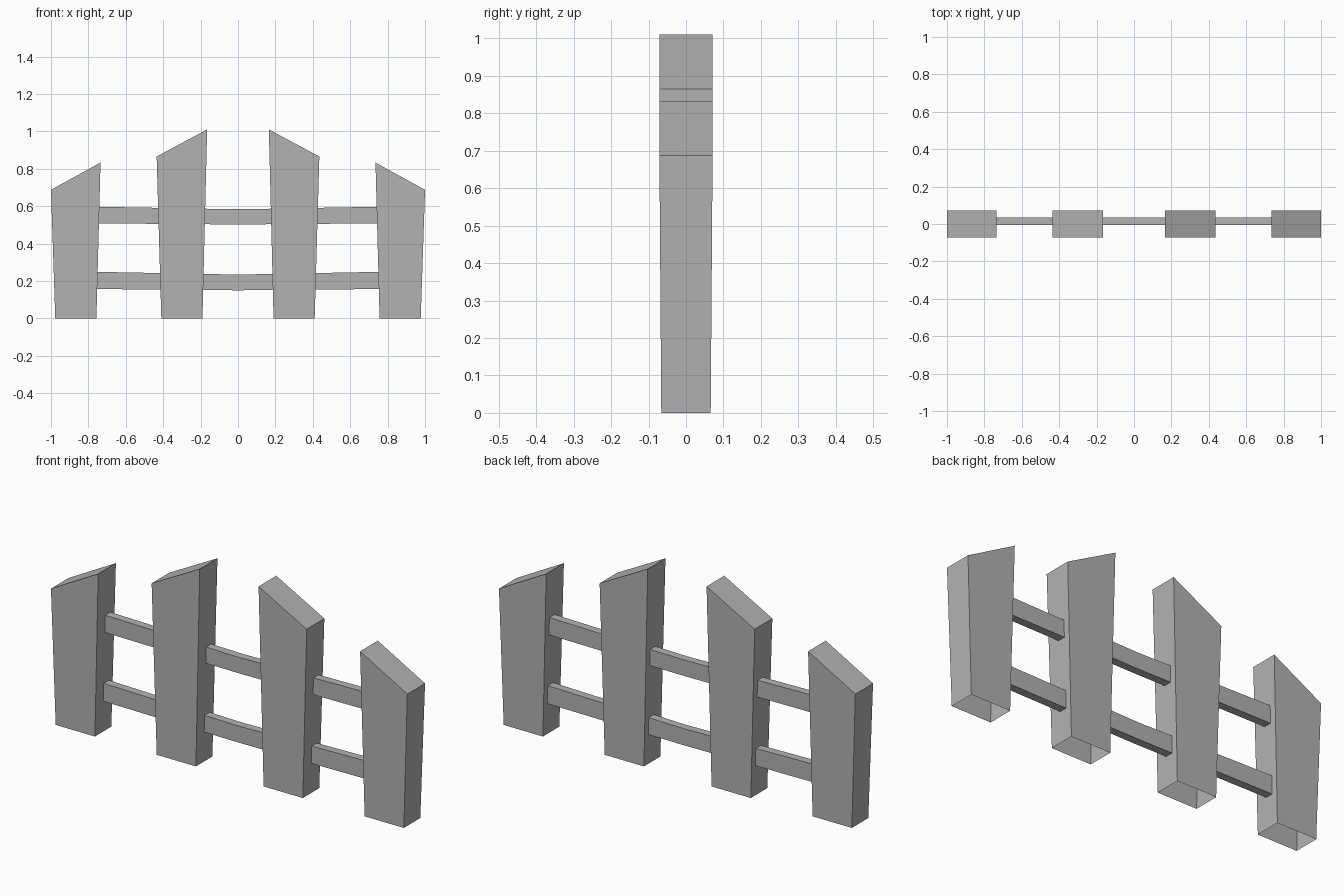
import bpy
import bmesh

cube = bpy.data.objects.get("Cube")
if cube:
    bpy.data.objects.remove(cube, do_unlink=True)

GREY = (0.45, 0.45, 0.45, 1.0)
grey = bpy.data.materials.new("plain grey")
grey.use_nodes = True
grey.diffuse_color = GREY
grey.node_tree.nodes["Principled BSDF"].inputs["Base Color"].default_value = GREY


def add_object(name, bm):
    bmesh.ops.recalc_face_normals(bm, faces=bm.faces)
    mesh = bpy.data.meshes.new(name)
    bm.to_mesh(mesh)
    bm.free()
    mesh.materials.append(grey)
    obj = bpy.data.objects.new(name, mesh)
    bpy.context.collection.objects.link(obj)


def loft(name, rings, cap_start, cap_end):
    """Skin a row of four-cornered sections."""
    bm = bmesh.new()
    rows = [[bm.verts.new(co) for co in ring] for ring in rings]
    for a, b in zip(rows, rows[1:]):
        for i in range(4):
            j = (i + 1) % 4
            bm.faces.new((a[i], a[j], b[j], b[i]))
    if cap_start:
        bm.faces.new(rows[0])
    if cap_end:
        bm.faces.new(rows[-1])
    add_object(name, bm)


def picket(name, side, bottom, top, inner_z, outer_z):
    """Flared board with a slanted top and an open foot."""
    def ring(xs, zs, depth):
        (xi, xo), (zi, zo) = xs, zs
        return [(side * xi, -depth, zi), (side * xo, -depth, zo),
                (side * xo, depth, zo), (side * xi, depth, zi)]
    loft(name, [ring(bottom, (0, 0), 0.066),
                ring(top, (inner_z, outer_z), 0.071)], False, True)


# Pickets, mirrored left and right
for label, side in (("left", 1), ("right", -1)):
    picket(f"inner_picket_{label}", side, (0.19, 0.41), (0.165, 0.435), 1.01, 0.865)
    picket(f"outer_picket_{label}", side, (0.757, 0.977), (0.735, 1.0), 0.833, 0.687)


# Sagging rails running through the pickets
def rail(name, low, high, rise_low, rise_high):
    rings = []
    for x in (-0.77, -0.42, -0.19, -0.02, 0.02, 0.19, 0.42, 0.77):
        t = abs(x) / 0.77
        z0, z1 = low + rise_low * t, high + rise_high * t
        rings.append([(x, -0.005, z0), (x, 0.036, z0),
                      (x, 0.036, z1), (x, -0.005, z1)])
    loft(name, rings, True, True)


rail("upper_rail", 0.502, 0.583, 0.006, 0.014)
rail("lower_rail", 0.150, 0.234, 0.007, 0.015)
